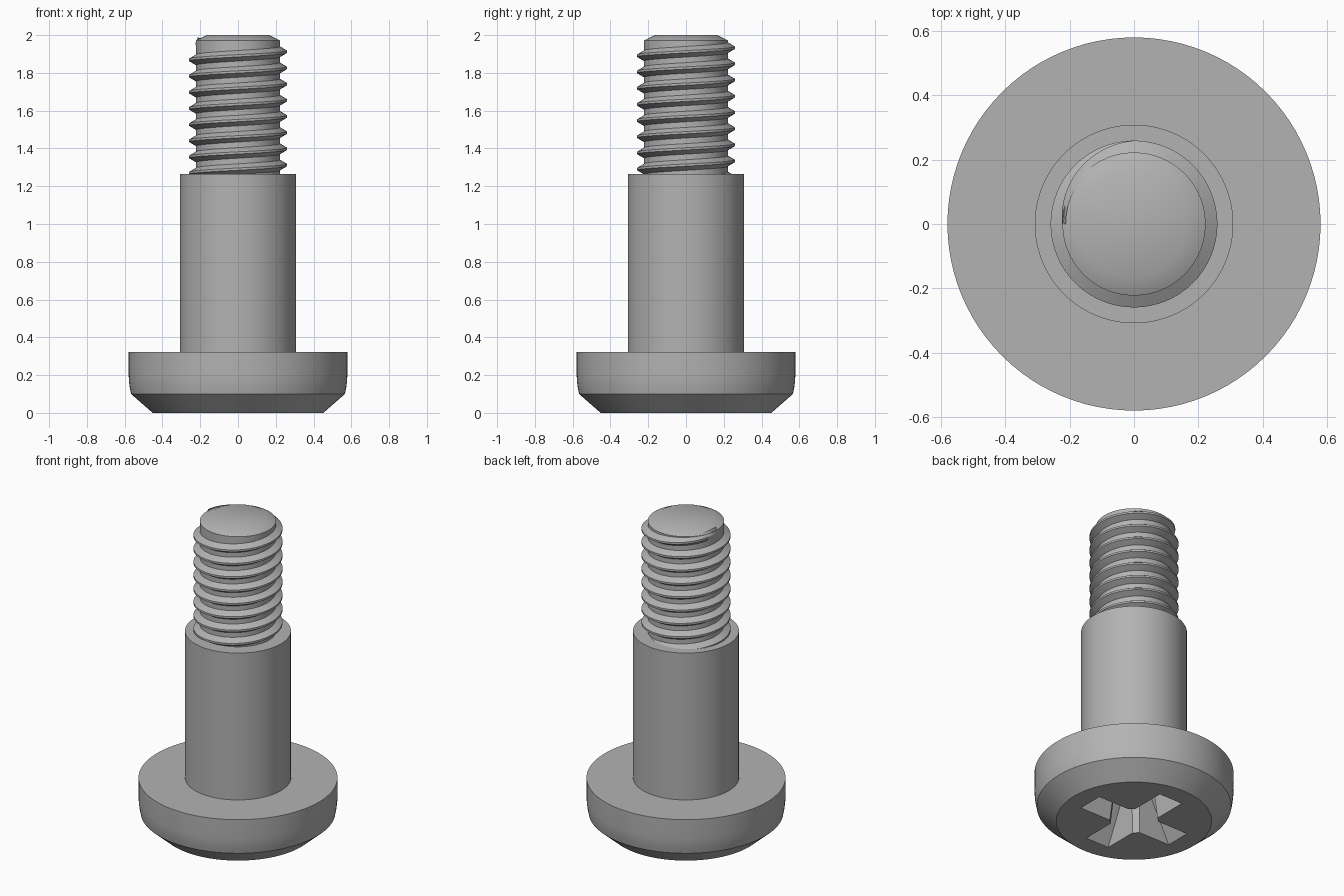
import bpy, bmesh, math

cube = bpy.data.objects.get("Cube")
if cube:
    bpy.data.objects.remove(cube, do_unlink=True)

# Plain steel
steel = bpy.data.materials.new("grey_steel")
steel.use_nodes = True
colour = (0.45, 0.45, 0.45, 1)
steel.diffuse_color = colour
steel.node_tree.nodes["Principled BSDF"].inputs["Base Color"].default_value = colour


def loft(name, rings, closed_rings=True):
    """Skin a list of equal-length point loops and cap both ends."""
    bm = bmesh.new()
    loops = [[bm.verts.new(p) for p in ring] for ring in rings]
    n = len(loops[0])
    for a, b in zip(loops, loops[1:]):
        for i in range(n):
            j = (i + 1) % n
            bm.faces.new((a[i], a[j], b[j], b[i]))
    bm.faces.new(loops[0])
    bm.faces.new(loops[-1])
    bmesh.ops.recalc_face_normals(bm, faces=bm.faces)
    mesh = bpy.data.meshes.new(name)
    bm.to_mesh(mesh)
    bm.free()
    mesh.materials.append(steel)
    obj = bpy.data.objects.new(name, mesh)
    bpy.context.collection.objects.link(obj)
    return obj


def lathe(name, profile, sides=96):
    turn = [2 * math.pi * i / sides for i in range(sides)]
    return loft(name, [[(r * math.cos(a), r * math.sin(a), z) for a in turn]
                       for r, z in profile])


def select(obj):
    bpy.ops.object.select_all(action="DESELECT")
    obj.select_set(True)
    bpy.context.view_layer.objects.active = obj


def cross_ring(length, half, bevel, z):
    """Four-armed outline with bevelled inner corners."""
    arm = [(half + bevel, -half), (length, -half), (length, half), (half + bevel, half)]
    ring = []
    for c, s in ((1, 0), (0, 1), (-1, 0), (0, -1)):
        ring += [(x * c - y * s, x * s + y * c, z) for x, y in arm]
    return ring


# Turned body parts
CORE, CREST, PITCH = 0.222, 0.258, 0.0857
head = lathe("head", [(0.452, 0), (0.566, 0.1), (0.573, 0.135), (0.577, 0.165),
                      (0.579, 0.2), (0.579, 0.322)])
shoulder = lathe("shoulder", [(0.308, 0.31), (0.308, 1.265)])
shank = lathe("threaded_shank", [(CORE, 1.25), (CORE, 1.972), (0.165, 2.0)])

# Cross drive recess, tapering with depth
cutter = loft("recess_cutter", [cross_ring(0.345, 0.085, 0.03, -0.02),
                                cross_ring(0.16, 0.06, 0.03, 0.29)])
cutter.hide_render = True
select(head)
cut = head.modifiers.new("recess", "BOOLEAN")
cut.operation = "DIFFERENCE"
cut.solver = "EXACT"
cut.object = cutter
bpy.ops.object.modifier_apply(modifier=cut.name)
bpy.data.objects.remove(cutter, do_unlink=True)

# Right-handed thread that fades out over its last quarter turn
STEPS, TOP_CREST = 64, 1.912
first, last = -8 * STEPS, STEPS // 2
rings = []
for k in range(first, last + 1):
    angle = 2 * math.pi * k / STEPS
    z = TOP_CREST + PITCH * k / STEPS
    fade = min(1, (last - k) / (STEPS / 4), (k - first) / (STEPS / 4))
    outer = CORE + 0.001 + (CREST - CORE) * fade
    section = [(CORE - 0.01, -0.034), (outer, -0.006), (outer, 0.006), (CORE - 0.01, 0.034)]
    rings.append([(r * math.cos(angle), r * math.sin(angle), z + h) for r, h in section])
thread = loft("thread", rings)

for obj in (head, shoulder, shank, thread):
    select(obj)
    bpy.ops.object.shade_smooth_by_angle(angle=math.radians(30))
